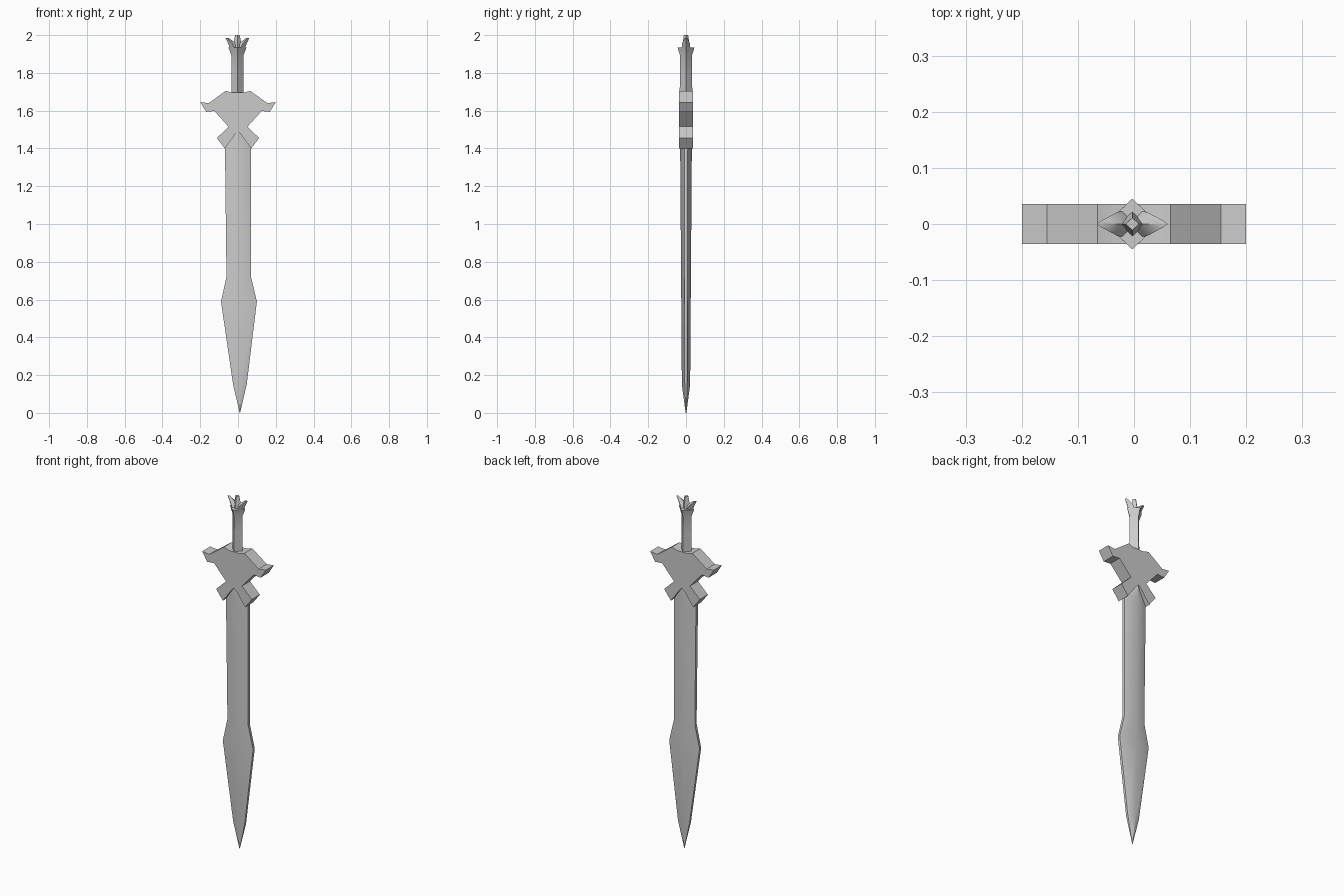
import bpy, bmesh, math

cube = bpy.data.objects.get("Cube")
if cube:
    bpy.data.objects.remove(cube)

steel = bpy.data.materials.new("grey_steel")
steel.use_nodes = True
steel.diffuse_color = (0.6, 0.6, 0.6, 1)
steel.node_tree.nodes["Principled BSDF"].inputs["Base Color"].default_value = (0.6, 0.6, 0.6, 1)


def finish(name, bm, angle):
    """Turn a bmesh into a shaded object."""
    bmesh.ops.recalc_face_normals(bm, faces=bm.faces)
    mesh = bpy.data.meshes.new(name)
    bm.to_mesh(mesh)
    bm.free()
    mesh.materials.append(steel)
    obj = bpy.data.objects.new(name, mesh)
    bpy.context.collection.objects.link(obj)
    bpy.ops.object.select_all(action='DESELECT')
    obj.select_set(True)
    bpy.context.view_layer.objects.active = obj
    bpy.ops.object.shade_smooth_by_angle(angle=math.radians(angle))
    return obj


def loft(name, section, rings, angle):
    """Skin a unit section through rings of (centre x, z, half width, half depth)."""
    bm = bmesh.new()
    loops = [[bm.verts.new((cx + u * hx, v * hy, z)) for u, v in section]
             for cx, z, hx, hy in rings]
    n = len(section)
    for low, high in zip(loops, loops[1:]):
        for i in range(n):
            j = (i + 1) % n
            bm.faces.new((low[i], low[j], high[j], high[i]))
    bm.faces.new(loops[0])
    bm.faces.new(loops[-1])
    return finish(name, bm, angle)


DIAMOND = [(1, 0), (0, 1), (-1, 0), (0, -1)]
BLADE = [(1, 0.3), (0, 1), (-1, 0.3), (-1, -0.3), (0, -1), (1, -0.3)]

# Leaf-shaped blade with a central ridge and narrow flat edges
loft("blade", BLADE, [
    (0.01, 0.0, 0.001, 0.002), (0.01, 0.15, 0.036, 0.022),
    (0.005, 0.59, 0.095, 0.025), (0.004, 0.72, 0.065, 0.026),
    (0.0, 1.41, 0.069, 0.031), (0.0, 1.52, 0.045, 0.031)], 40)

# Winged guard with two splayed legs, mirrored from one half outline
half = [(0.03, 1.695), (0.065, 1.705), (0.155, 1.64), (0.2, 1.645),
        (0.168, 1.594), (0.125, 1.598), (0.05, 1.515), (0.112, 1.455),
        (0.07, 1.4), (0.015, 1.475)]
outline = half + [(0, 1.49)] + [(-x, z) for x, z in reversed(half)]
bm = bmesh.new()
face = bm.faces.new([bm.verts.new((x, -0.036, z)) for x, z in outline])
solid = bmesh.ops.extrude_face_region(bm, geom=[face])
for v in solid["geom"]:
    if isinstance(v, bmesh.types.BMVert):
        v.co.y = 0.036
finish("guard", bm, 25)

# Four-sided grip flaring into a collar
loft("grip", DIAMOND, [
    (-0.003, 1.66, 0.032, 0.034), (-0.003, 1.8, 0.031, 0.032),
    (-0.003, 1.89, 0.031, 0.031), (-0.003, 1.935, 0.048, 0.045)], 60)

# Crown pommel of three prongs
loft("pommel_centre_prong", DIAMOND, [
    (-0.003, 1.92, 0.025, 0.024), (-0.003, 1.97, 0.018, 0.016),
    (-0.003, 2.0, 0.012, 0.011)], 40)
for side, label in ((1, "left"), (-1, "right")):
    loft(f"pommel_{label}_prong", DIAMOND, [
        (-0.003 + side * cx, z, hx, hy) for cx, z, hx, hy in (
            (0.012, 1.92, 0.024, 0.024), (0.027, 1.955, 0.022, 0.021),
            (0.055, 1.985, 0.008, 0.006))], 50)
